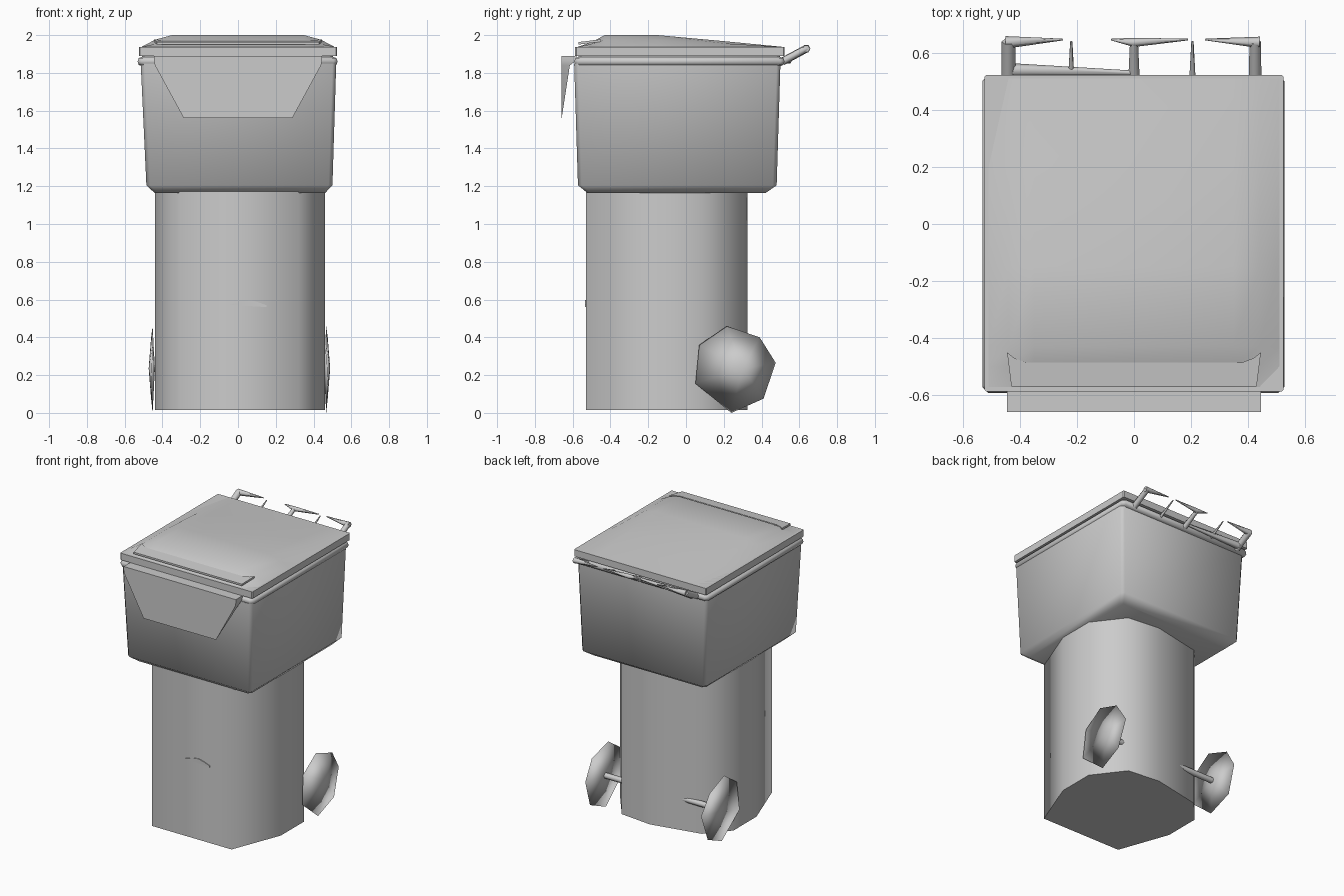
import bpy, bmesh, math
from mathutils import Vector

if "Cube" in bpy.data.objects:
    bpy.data.objects.remove(bpy.data.objects["Cube"])


def finish(name, bm, angle=35):
    bmesh.ops.recalc_face_normals(bm, faces=bm.faces)
    me = bpy.data.meshes.new(name)
    bm.to_mesh(me)
    bm.free()
    ob = bpy.data.objects.new(name, me)
    bpy.context.collection.objects.link(ob)
    bpy.ops.object.select_all(action='DESELECT')
    ob.select_set(True)
    bpy.context.view_layer.objects.active = ob
    bpy.ops.object.shade_smooth_by_angle(angle=math.radians(angle))
    return ob


def loft(name, rings, angle=35, caps=True):
    bm = bmesh.new()
    rows = [[bm.verts.new(p) for p in ring] for ring in rings]
    n = len(rows[0])
    for a, b in zip(rows, rows[1:]):
        for i in range(n):
            j = (i + 1) % n
            bm.faces.new((a[i], a[j], b[j], b[i]))
    if caps:
        bm.faces.new(rows[0])
        bm.faces.new(rows[-1])
    return finish(name, bm, angle)


def rounded_rect(x0, x1, y0, y1, z, r=0.02, seg=1):
    pts = []
    for cx, cy, a0 in ((x1 - r, y1 - r, 0), (x0 + r, y1 - r, 90),
                       (x0 + r, y0 + r, 180), (x1 - r, y0 + r, 270)):
        for k in range(seg + 1):
            a = math.radians(a0 + 90 * k / seg)
            pts.append((cx + r * math.cos(a), cy + r * math.sin(a), z))
    return pts


def rod(name, p, q, r1, r2, sides=8):
    p, q = Vector(p), Vector(q)
    rot = (q - p).to_track_quat('Z', 'Y')
    rings = []
    for c, r in ((p, r1), (q, r2)):
        rings.append([c + rot @ Vector((r * math.cos(2 * math.pi * i / sides),
                                        r * math.sin(2 * math.pi * i / sides), 0))
                      for i in range(sides)])
    return loft(name, rings, 65)


# Lower body: low-poly column, smooth around the sides
plan = [(-0.31, -0.53), (0.32, -0.53), (0.46, -0.17), (0.46, 0.09), (0.30, 0.30),
        (0.06, 0.325), (-0.30, 0.25), (-0.44, 0.09), (-0.44, -0.17)]
loft("lower_body", [[(x, y, z) for x, y in plan] for z in (0.015, 1.175)], 80)

# Upper box: bevelled underside and flared walls
loft("upper_box", [rounded_rect(-0.44, 0.46, -0.52, 0.42, 1.163),
                   rounded_rect(-0.485, 0.50, -0.572, 0.48, 1.205),
                   rounded_rect(-0.515, 0.52, -0.592, 0.50, 1.85)], 60)

# Rolled rim below the lid
rim = []
for grow, z in ((-0.012, 1.835), (0.006, 1.843), (0.012, 1.86),
                (0.006, 1.878), (-0.012, 1.885), (-0.012, 1.90)):
    rim.append(rounded_rect(-0.52 - grow, 0.515 + grow, -0.58 - grow, 0.51 + grow, z))
loft("rim", rim, 50)

# Lid edge
loft("lid_edge", [rounded_rect(-0.525, 0.525, -0.587, 0.522, z, 0.006)
                  for z in (1.89, 1.938)])

# Lid crown: ridge near the front, sloping to the back
bm = bmesh.new()
cols = [(-0.51, 0), (-0.44, 0.6), (-0.35, 1), (0.35, 1), (0.44, 0.6), (0.51, 0)]
prof = [(-0.572, 0.0), (-0.50, 0.025), (-0.43, 0.062), (-0.15, 0.062), (0.2, 0.03), (0.51, 0.0)]
grid = [[bm.verts.new((x, y, 1.938 + h * f)) for x, f in cols] for y, h in prof]
for a, b in zip(grid, grid[1:]):
    for i in range(len(cols) - 1):
        bm.faces.new((a[i], a[i + 1], b[i + 1], b[i]))
finish("lid_crown", bm)

# Finger ledge across the lid front
ledge = [(-0.43, -0.57), (0.43, -0.57), (0.445, -0.45), (0.42, -0.47), (0.38, -0.485),
         (-0.38, -0.485), (-0.42, -0.47), (-0.445, -0.45)]
loft("lid_ledge", [[(x, y, z + (y + 0.57) * 0.12) for x, y in ledge] for z in (1.95, 1.963)])

# Front flap: tapering wedge under the lid edge
loft("front_flap", [[(-w, -0.66, z), (w, -0.66, z), (w, yb, z), (-w, yb, z)]
                    for w, yb, z in ((0.287, -0.658, 1.56), (0.44, -0.615, 1.84),
                                     (0.445, -0.58, 1.865), (0.445, -0.58, 1.89))])

# Small raised lip on the front of the body
lip = [(-0.045, 0.572), (0.02, 0.592), (0.06, 0.597), (0.1, 0.588), (0.15, 0.57), (0.15, 0.56)]
loft("front_lip", [[(x, y, z) for x, z in lip] for y in (-0.525, -0.535)])

# Back handle: arms, thin struts and tapered bar pieces
for x, r1, r2 in ((-0.44, 0.024, 0.024), (0.425, 0.022, 0.02), (0.0, 0.02, 0.014),
                  (-0.22, 0.011, 0.004), (0.205, 0.011, 0.004)):
    rod("handle_arm", (x, 0.51, 1.86), (x, 0.64, 1.93), r1, r2, 6)
for xa, xb, r1, r2 in ((-0.45, -0.25, 0.022, 0.003), (0.0, -0.08, 0.016, 0.003),
                       (0.0, 0.19, 0.016, 0.003), (0.44, 0.25, 0.02, 0.003)):
    rod("handle_bar", (xa, 0.637, 1.928), (xb, 0.647, 1.935), r1, r2, 6)
# Tapered hinge bar behind the lid
rod("hinge_bar", (-0.43, 0.54, 1.87), (0.0, 0.53, 1.875), 0.024, 0.008, 6)

# Wheels: thin faceted lenses, and their axle
outline = [(0.215, 0.46), (0.39, 0.40), (0.475, 0.265), (0.41, 0.075),
           (0.24, 0.0), (0.05, 0.155), (0.07, 0.36)]
for name, side, x_in in (("right_wheel", 1, 0.455), ("left_wheel", -1, 0.44)):
    bm = bmesh.new()
    ring = [bm.verts.new((side * (x_in + 0.012 + 0.008 * (i % 2)), y, z))
            for i, (y, z) in enumerate(outline)]
    hubs = [bm.verts.new((side * x_in, 0.26, 0.235)),
            bm.verts.new((side * (x_in + 0.033), 0.30, 0.235))]
    for hub in hubs:
        for i in range(len(ring)):
            bm.faces.new((ring[i], ring[(i + 1) % len(ring)], hub))
    finish(name, bm, 180)
rod("axle", (-0.445, 0.26, 0.235), (0.46, 0.26, 0.235), 0.02, 0.02, 6)
